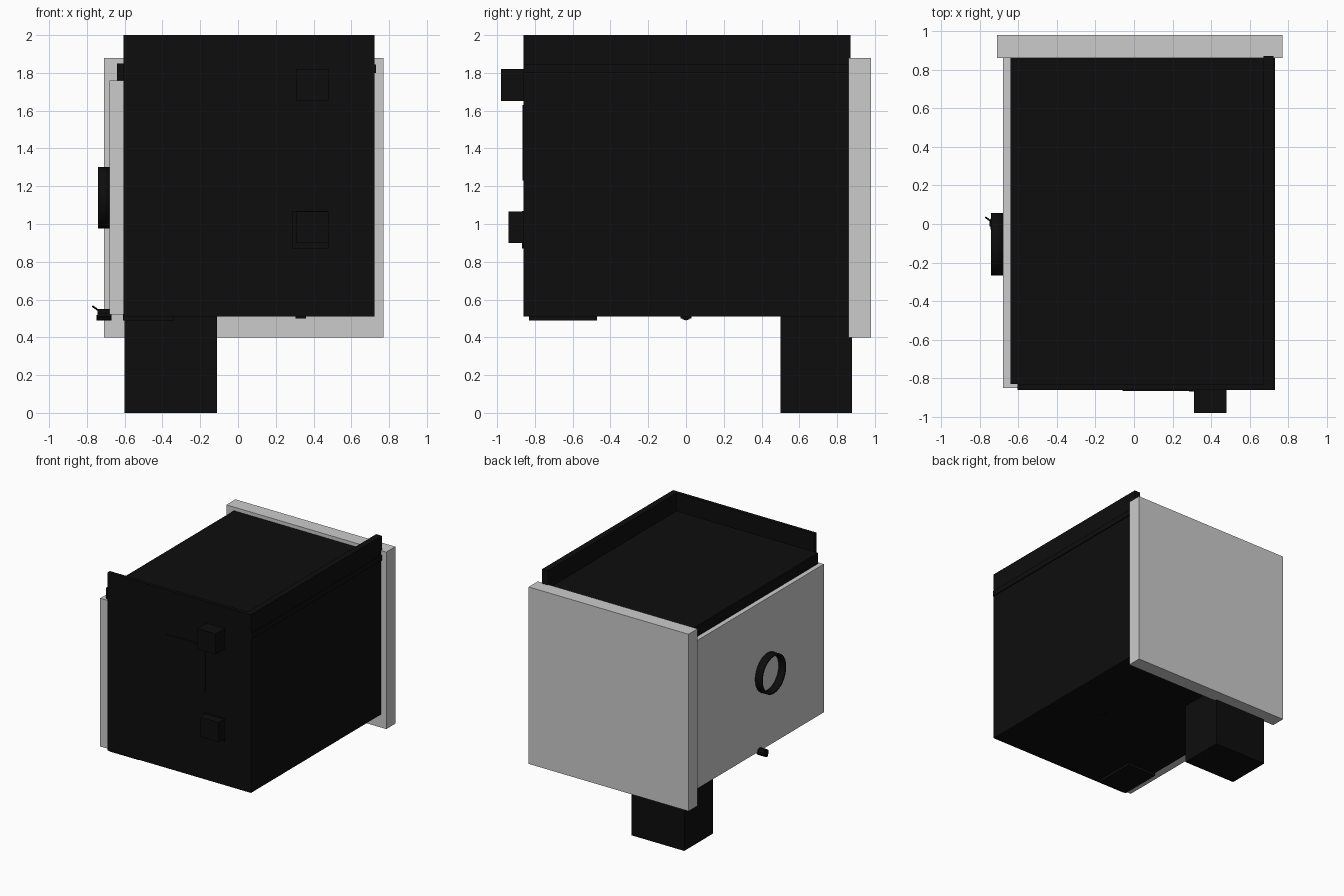
import bpy, math
from mathutils import Vector

if "Cube" in bpy.data.objects:
    bpy.data.objects.remove(bpy.data.objects["Cube"])

black = bpy.data.materials.new("black")
black.diffuse_color = (0.004, 0.004, 0.004, 1)
black.use_nodes = True
black.node_tree.nodes["Principled BSDF"].inputs["Base Color"].default_value = black.diffuse_color


def finish(ob, name, mat):
    ob.name = name
    if mat:
        ob.data.materials.append(mat)
    return ob


def box(name, x, y, z, mat=black):
    """Box from (min, max) ranges."""
    lo, hi = Vector((x[0], y[0], z[0])), Vector((x[1], y[1], z[1]))
    bpy.ops.mesh.primitive_cube_add(size=1, location=(lo + hi) / 2)
    ob = bpy.context.object
    ob.scale = hi - lo
    bpy.ops.object.transform_apply(location=False, rotation=False, scale=True)
    return finish(ob, name, mat)


def rod(name, a, b, r, sides=12):
    """Cylinder between two points."""
    a, b = Vector(a), Vector(b)
    bpy.ops.mesh.primitive_cylinder_add(
        vertices=sides, radius=r, depth=(b - a).length, location=(a + b) / 2,
        rotation=(b - a).to_track_quat('Z', 'Y').to_euler())
    return finish(bpy.context.object, name, black)


# Room shell: front and right walls rise above the roof slab
box("front_wall", (-0.605, 0.72), (-0.86, -0.83), (0.51, 2.0))
box("right_wall", (0.67, 0.722), (-0.86, 0.87), (0.51, 2.0))
box("roof", (-0.64, 0.67), (-0.83, 0.86), (1.72, 1.85))
box("right_trim", (0.72, 0.73), (-0.86, 0.86), (1.80, 1.845))
box("floor", (-0.605, 0.70), (-0.85, 0.86), (0.51, 0.56))

# Plain grey panels closing the left and back
box("left_panel", (-0.68, -0.605), (-0.85, 0.86), (0.52, 1.76), None)
box("back_panel", (-0.71, 0.77), (0.86, 0.98), (0.40, 1.88), None)

# Block that drops to the ground under the back
box("lower_block", (-0.6, -0.11), (0.5, 0.88), (0.0, 0.53))

# Front fittings
box("upper_front_box", (0.31, 0.48), (-0.98, -0.85), (1.65, 1.82))
box("lower_front_box", (0.31, 0.48), (-0.94, -0.85), (0.90, 1.065))
box("lower_box_back_plate", (0.285, 0.48), (-0.868, -0.85), (0.87, 1.07))
box("front_plate", (-0.06, 0.30), (-0.865, -0.85), (1.23, 1.63))

# Underside fittings
box("bottom_plate", (-0.61, -0.34), (-0.83, -0.47), (0.49, 0.52))
box("bottom_stud", (0.305, 0.36), (-0.03, 0.03), (0.50, 0.52))

# Open ring on the left panel
rod_center = (-0.71, -0.105, 1.14)
bpy.ops.mesh.primitive_cylinder_add(vertices=32, radius=0.155, depth=0.06,
                                    end_fill_type='NOTHING', location=rod_center,
                                    rotation=(0, math.pi / 2, 0))
ring = finish(bpy.context.object, "ring", black)
solid = ring.modifiers.new("thickness", 'SOLIDIFY')
solid.thickness = 0.016
solid.offset = 0
bpy.ops.object.shade_smooth_by_angle()

# Small knob with a thin lever, low on the left panel
rod("knob", (-0.745, 0, 0.52), (-0.67, 0, 0.52), 0.03, 10)
rod("knob_collar", (-0.75, 0, 0.503), (-0.685, 0, 0.503), 0.014, 8)
rod("lever", (-0.735, 0.01, 0.54), (-0.77, 0.035, 0.565), 0.005, 6)
